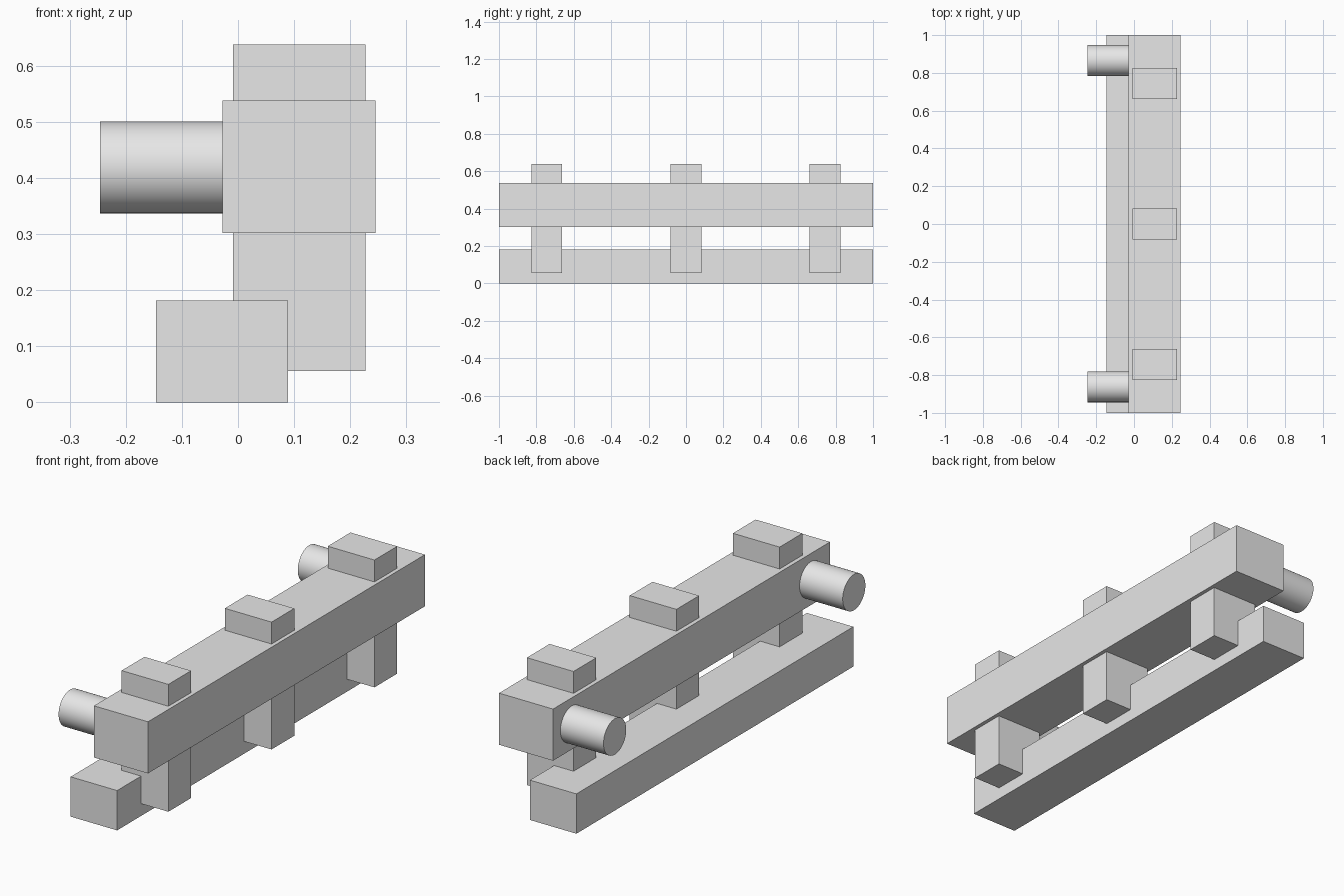
import bpy
import math

cube = bpy.data.objects.get("Cube")
if cube:
    bpy.data.objects.remove(cube, do_unlink=True)

# Single plain grey
GREY = (0.8, 0.8, 0.8, 1.0)
grey = bpy.data.materials.new("light_grey")
grey.use_nodes = True
grey.diffuse_color = GREY
grey.node_tree.nodes["Principled BSDF"].inputs["Base Color"].default_value = GREY


def finish(name):
    obj = bpy.context.object
    obj.name = name
    obj.data.materials.append(grey)
    return obj


def box(name, x, y, z):
    """Box from (min, max) pairs on each axis."""
    spans = (x, y, z)
    bpy.ops.mesh.primitive_cube_add(size=1, location=[sum(s) / 2 for s in spans])
    obj = finish(name)
    obj.scale = [s[1] - s[0] for s in spans]
    bpy.ops.object.transform_apply(location=False, rotation=False, scale=True)


def peg(name, x, y, z, radius):
    """Round peg lying along x."""
    bpy.ops.mesh.primitive_cylinder_add(
        vertices=48, radius=radius, depth=x[1] - x[0],
        location=(sum(x) / 2, y, z), rotation=(0, math.pi / 2, 0))
    finish(name)
    bpy.ops.object.shade_smooth_by_angle(angle=math.radians(30))


# Long rails
box("lower_rail", (-0.146, 0.089), (-1, 1), (0, 0.182))
box("upper_rail", (-0.028, 0.245), (-1, 1), (0.302, 0.538))

# Posts running through the upper rail and notched into the lower one
for label, y in (("front", -0.745), ("middle", 0.0), ("back", 0.743)):
    box(label + "_post", (-0.009, 0.227), (y - 0.082, y + 0.082), (0.056, 0.638))

# Side pegs on the upper rail
for label, y in (("front", -0.862), ("back", 0.865)):
    peg(label + "_peg", (-0.246, -0.028), y, 0.419, 0.082)
